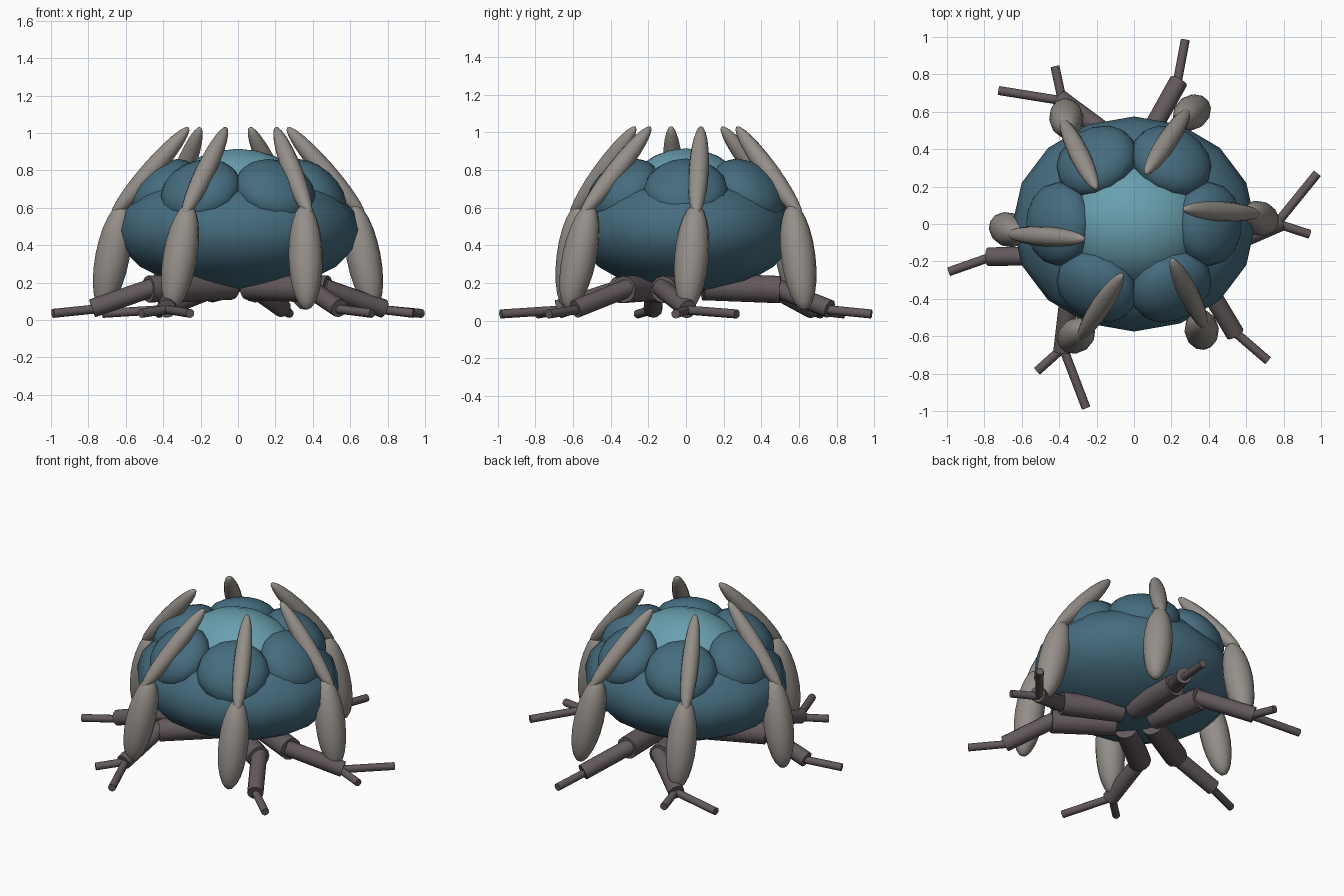
import bpy
from math import cos, sin, radians
from mathutils import Vector, Matrix

if "Cube" in bpy.data.objects:
    bpy.data.objects.remove(bpy.data.objects["Cube"])


def material(name, rgb):
    m = bpy.data.materials.new(name)
    m.diffuse_color = (*rgb, 1)
    m.use_nodes = True
    m.node_tree.nodes["Principled BSDF"].inputs["Base Color"].default_value = m.diffuse_color
    return m


SHELL = material("shell_teal", (0.06, 0.15, 0.21))
CROWN = material("crown_teal", (0.14, 0.35, 0.43))
HORN = material("warm_grey", (0.30, 0.275, 0.25))
LEG = material("dark_grey", (0.125, 0.10, 0.11))


def finish(name, mat):
    ob = bpy.context.object
    ob.name = name
    ob.data.materials.append(mat)
    bpy.ops.object.shade_smooth_by_angle(angle=radians(40))
    return ob


def ellipsoid(name, centre, radii, mat, seg=16, rings=10):
    bpy.ops.mesh.primitive_uv_sphere_add(segments=seg, ring_count=rings)
    ob = bpy.context.object
    ob.data.transform(Matrix.Diagonal((*radii, 1)))
    ob.location = centre
    return finish(name, mat)


def aim(ob, a, b):
    ob.rotation_euler = (b - a).to_track_quat('Z', 'Y').to_euler()


def spindle(name, a, b, r, mat):
    ob = ellipsoid(name, (a + b) / 2, (r, r, (b - a).length / 2), mat, 12, 12)
    aim(ob, a, b)


def rod(name, a, b, r, mat):
    bpy.ops.mesh.primitive_cylinder_add(vertices=12, radius=r, depth=(b - a).length,
                                        location=(a + b) / 2)
    aim(bpy.context.object, a, b)
    finish(name, mat)


def polar(r, deg, z):
    return Vector((r * cos(radians(deg)), r * sin(radians(deg)), z))


# Body, pale crown and six flattened lobes leaning outwards around it
ellipsoid("body", (0, 0, 0.48), (0.65, 0.575, 0.33), SHELL)
ellipsoid("crown", (0, 0, 0.60), (0.405, 0.345, 0.315), CROWN, 20, 12)
for i in range(6):
    p = polar(0.40, 60 * i, 0.69)
    p.y *= 0.97
    lobe = ellipsoid(f"lobe_{i + 1}", p, (0.21, 0.225, 0.13), SHELL)
    lobe.rotation_euler = (0, radians(42), radians(60 * i))

# Six swept, two-part outer arms
for i in range(6):
    t = 60 * i
    spindle(f"arm_upper_{i + 1}", polar(0.68, t + 4.5, 0.55), polar(0.275, t + 17, 1.03), 0.053, HORN)
    spindle(f"arm_lower_{i + 1}", polar(0.62, t + 5, 0.62), polar(0.725, t + 0.5, 0.055), 0.092, HORN)

# Legs: forked and single kinds, each repeated three times
forked = dict(hip=(0.12, 0.03, 0.18), elbow=(0.48, -0.12, 0.165), joint=(0.78, 0.01, 0.06),
              toes=[(0.98, 0.27, 0.035), (0.94, -0.055, 0.035)])
single = dict(hip=(-0.13, 0.02, 0.18), elbow=(-0.48, -0.17, 0.165), joint=(-0.78, -0.175, 0.062),
              toes=[(-0.99, -0.255, 0.035)])
for kind, leg in (("forked", forked), ("single", single)):
    for k in range(3):
        turn = Matrix.Rotation(radians(120 * k), 3, 'Z')
        hip, elbow, joint = (turn @ Vector(leg[n]) for n in ("hip", "elbow", "joint"))
        d = (joint - elbow).normalized()
        rod(f"{kind}_thigh_{k + 1}", hip, elbow, 0.072, LEG)
        rod(f"{kind}_shin_{k + 1}", elbow - d * 0.03, joint, 0.05, LEG)
        for j, toe in enumerate(leg["toes"]):
            rod(f"{kind}_toe_{k + 1}_{j + 1}", joint - d * 0.02 - Vector((0, 0, 0.01)),
                turn @ Vector(toe), 0.024, LEG)
